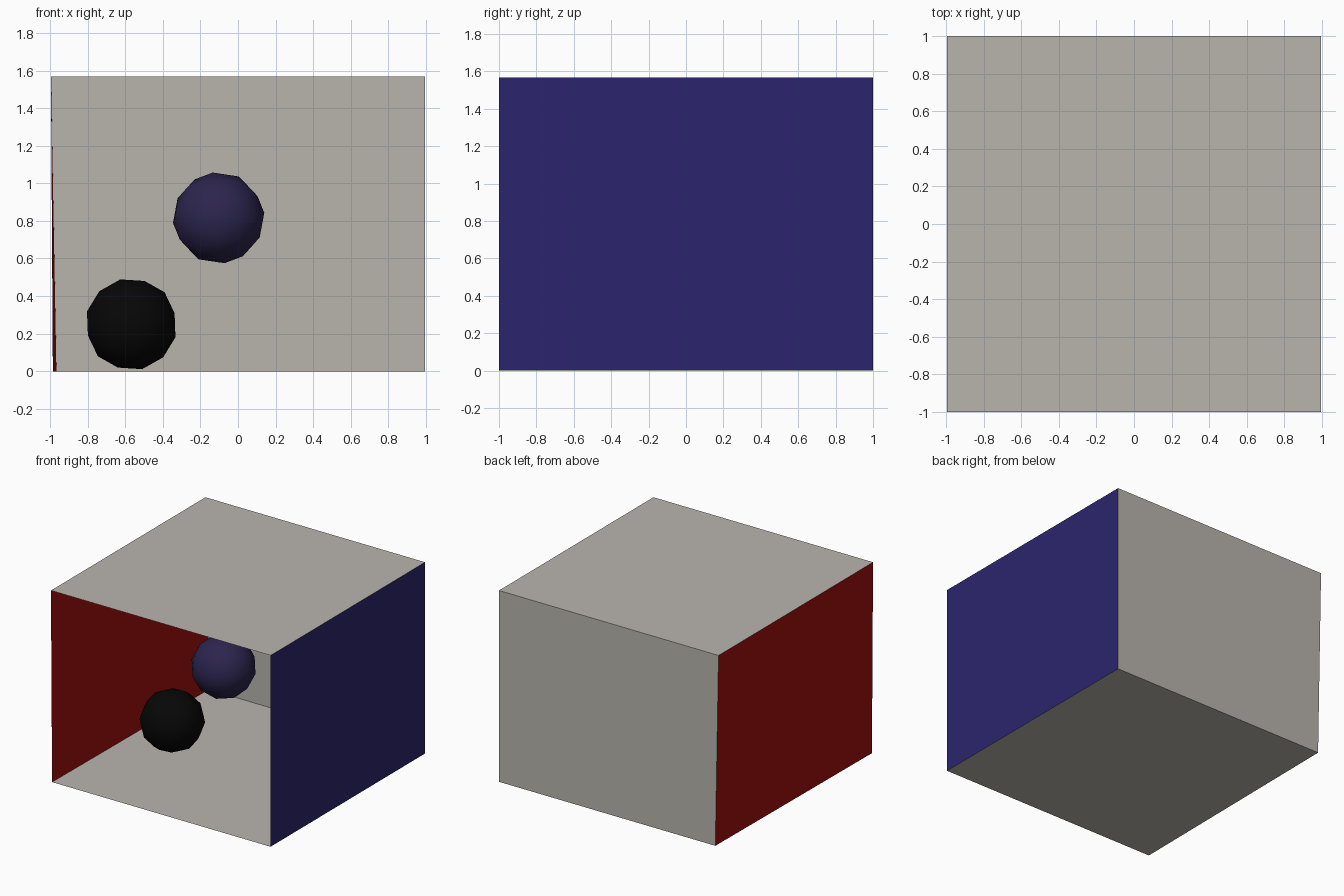
import bpy

if "Cube" in bpy.data.objects:
    bpy.data.objects.remove(bpy.data.objects["Cube"])

L, R, H = -0.995, 0.995, 1.567       # left and right at the ceiling, height
FL, BL = -0.985, -0.966              # left floor corners, front and back


def material(name, rgb):
    m = bpy.data.materials.new(name)
    m.diffuse_color = (*rgb, 1)
    m.use_nodes = True
    m.node_tree.nodes["Principled BSDF"].inputs["Base Color"].default_value = m.diffuse_color
    return m


def panel(name, corners, mat):
    mesh = bpy.data.meshes.new(name)
    mesh.from_pydata(corners, [], [(0, 1, 2, 3)])
    mesh.materials.append(mat)
    bpy.context.collection.objects.link(bpy.data.objects.new(name, mesh))


def ball(name, centre, rotation, mat):
    bpy.ops.mesh.primitive_ico_sphere_add(subdivisions=2, radius=0.246,
                                          location=centre, rotation=rotation)
    ob = bpy.context.object
    ob.name = name
    ob.data.materials.append(mat)
    bpy.ops.object.shade_smooth()


plaster = material("plaster", (0.485, 0.462, 0.420))
red = material("red_paint", (0.354, 0.0054, 0.004))
blue = material("blue_paint", (0.024, 0.018, 0.153))
black = material("black_ball", (0.002, 0.002, 0.002))
violet = material("violet_ball", (0.025, 0.018, 0.075))

# Room corners: floor then ceiling, each front left, front right, back right, back left
f = [(FL, -1, 0), (R, -1, 0), (R, 1, 0), (BL, 1, 0)]
c = [(L, -1, H), (R, -1, H), (R, 1, H), (L, 1, H)]

# Open-fronted room, faces turned inward
panel("floor", f, plaster)
panel("ceiling", c[::-1], plaster)
panel("back_wall", [f[3], f[2], c[2], c[3]], plaster)
panel("left_wall", [f[0], f[3], c[3], c[0]], red)
panel("right_wall", [f[2], f[1], c[1], c[2]], blue)

# Lamp panel just under the ceiling
panel("ceiling_lamp", [(-0.23, 0.19, H - 0.01), (0.24, 0.19, H - 0.01),
                       (0.24, -0.18, H - 0.01), (-0.23, -0.18, H - 0.01)], plaster)

# Two floating balls
ball("lower_ball", (-0.568, -0.04, 0.25), (0.3, 0.2, 0.4), black)
ball("upper_ball", (-0.103, -0.04, 0.816), (0.5, 0.3, 0.1), violet)
